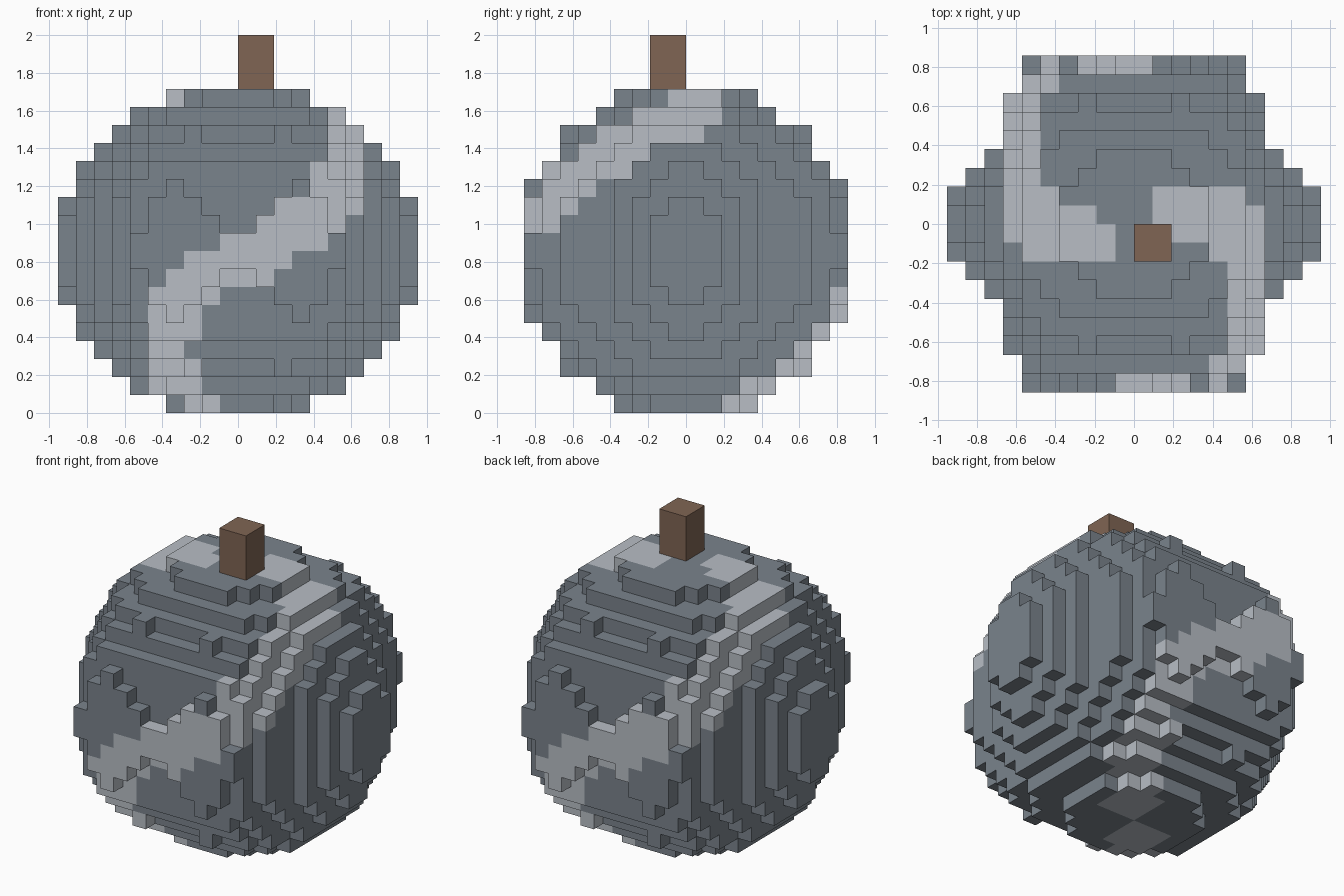
import bpy
import bmesh
from mathutils import Vector
from mathutils.geometry import intersect_point_line

cube = bpy.data.objects.get("Cube")
if cube:
    bpy.data.objects.remove(cube, do_unlink=True)

V = 2 / 21        # block size
MID = 9           # blocks below the body's middle


def material(name, rgb):
    mat = bpy.data.materials.new(name)
    mat.use_nodes = True
    mat.diffuse_color = (*rgb, 1)
    mat.node_tree.nodes["Principled BSDF"].inputs["Base Color"].default_value = (*rgb, 1)
    return mat


slate = material("slate_grey", (0.195, 0.227, 0.262))
pale = material("pale_grey", (0.48, 0.515, 0.56))
brown = material("stem_brown", (0.215, 0.130, 0.087))

# Half height in blocks: one row per block step in |y|, one digit per step in |x|
HEIGHTS = [
    "9999887653",
    "9999887642",
    "9998887530",
    "9988876400",
    "8888775000",
    "7777764000",
    "6676653000",
    "5555540000",
    "1234310000",
]

# Winding pale band: half of the path, the other half is turned about z
BAND = [Vector(p) for p in (
    (-0.15, -0.15, 0.03), (-0.28, -0.35, 0.10), (-0.38, -0.60, 0.28),
    (-0.42, -0.76, 0.40), (-0.20, -0.83, 0.66), (0.05, -0.83, 0.82),
    (0.30, -0.82, 0.99), (0.48, -0.72, 1.12), (0.54, -0.50, 1.30),
    (0.56, -0.25, 1.43), (0.50, 0.00, 1.54), (0.24, 0.08, 1.67))]
BAND_RADIUS = 0.15


def band_distance(p):
    best = 9.0
    for a, b in zip(BAND, BAND[1:]):
        t = min(1, max(0, intersect_point_line(p, a, b)[1]))
        best = min(best, (p - a.lerp(b, t)).length)
    return best


def is_pale(p):
    turned = Vector((-p.x, -p.y, p.z))
    return min(band_distance(p), band_distance(turned)) < BAND_RADIUS


def block_object(name, cells, mats, rule):
    """Mesh of the exposed sides of a set of blocks."""
    bm = bmesh.new()
    verts = {}

    def vert(key):
        if key not in verts:
            verts[key] = bm.verts.new([c * V for c in key])
        return verts[key]

    for cell in cells:
        slot = None
        for axis in range(3):
            for side in (0, 1):
                near = list(cell)
                near[axis] += 2 * side - 1
                if tuple(near) in cells:
                    continue
                if slot is None:
                    slot = rule(Vector([(c + 0.5) * V for c in cell]))
                u, w = (axis + 1) % 3, (axis + 2) % 3
                ring = []
                for du, dw in ((0, 0), (1, 0), (1, 1), (0, 1)):
                    key = list(cell)
                    key[axis] += side
                    key[u] += du
                    key[w] += dw
                    ring.append(vert(tuple(key)))
                face = bm.faces.new(ring if side else ring[::-1])
                face.material_index = slot
    mesh = bpy.data.meshes.new(name)
    bm.to_mesh(mesh)
    bm.free()
    for mat in mats:
        mesh.materials.append(mat)
    obj = bpy.data.objects.new(name, mesh)
    bpy.context.scene.collection.objects.link(obj)
    return obj


# Rounded block body, mirrored in all three directions
body = set()
for j, row in enumerate(HEIGHTS):
    for i, digit in enumerate(row):
        h = int(digit)
        for x in (i, -1 - i):
            for y in (j, -1 - j):
                body.update((x, y, z) for z in range(MID - h, MID + h))
block_object("body", body, [slate, pale], lambda p: int(is_pale(p)))

# Stem
stem = {(x, y, z) for x in (0, 1) for y in (-2, -1) for z in range(2 * MID, 2 * MID + 3)}
block_object("stem", stem, [brown], lambda p: 0)
